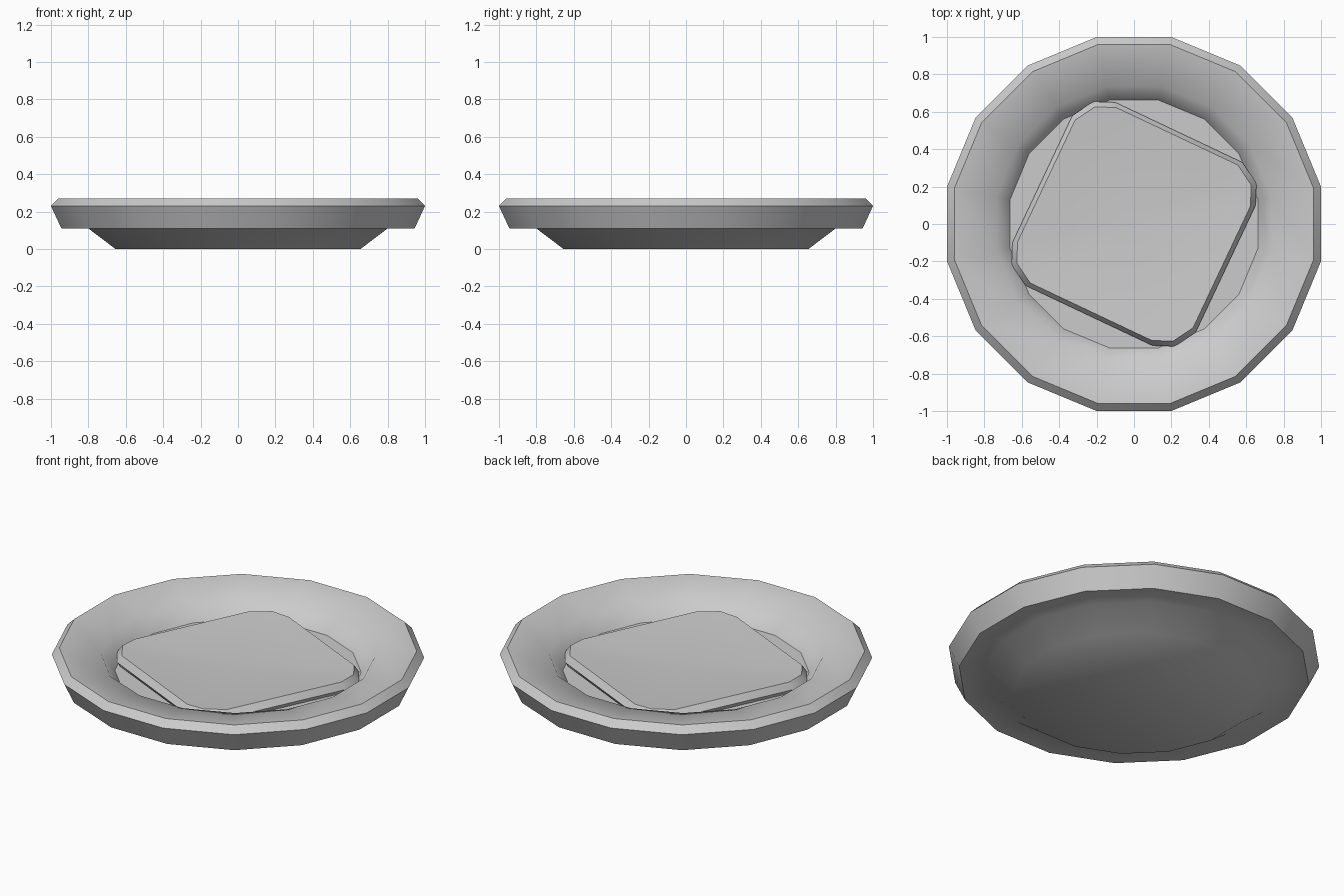
import bpy, bmesh
from math import cos, sin, radians, tau

if "Cube" in bpy.data.objects:
    bpy.data.objects.remove(bpy.data.objects["Cube"])


def make_material(name, colour):
    mat = bpy.data.materials.new(name)
    mat.use_nodes = True
    mat.diffuse_color = colour
    mat.node_tree.nodes["Principled BSDF"].inputs["Base Color"].default_value = colour
    return mat


def loft(name, rings, mat, sharp_angle):
    """Join rings of points with quads, close both ends, shade smooth."""
    bm = bmesh.new()
    loops = [[bm.verts.new(p) for p in ring] for ring in rings]
    for a, b in zip(loops, loops[1:]):
        n = len(a)
        for i in range(n):
            j = (i + 1) % n
            bm.faces.new((a[i], a[j], b[j], b[i]))
    bm.faces.new(loops[0][::-1])
    bm.faces.new(loops[-1])
    bmesh.ops.recalc_face_normals(bm, faces=bm.faces)
    mesh = bpy.data.meshes.new(name)
    bm.to_mesh(mesh)
    bm.free()
    mesh.materials.append(mat)
    obj = bpy.data.objects.new(name, mesh)
    bpy.context.collection.objects.link(obj)
    bpy.ops.object.select_all(action="DESELECT")
    obj.select_set(True)
    bpy.context.view_layer.objects.active = obj
    bpy.ops.object.shade_smooth_by_angle(angle=radians(sharp_angle))
    return obj


grey = make_material("plain grey", (0.6, 0.6, 0.6, 1.0))

# Plate: foot, underside, rim and sunken well turned with sixteen sides
SIDES = 16
plate_profile = [(0.668, 0), (0.816, 0.11), (0.963, 0.11), (1.0196, 0.23),
                 (0.979, 0.27), (0.75, 0.235), (0.675, 0.137)]
angles = [tau * (i + 0.5) / SIDES for i in range(SIDES)]
loft("plate", [[(r * cos(a), r * sin(a), z) for a in angles]
               for r, z in plate_profile], grey, 48)

# Slice: rounded square lying in the well, with corners turned up
corner = [(8.7, 0.658), (18.4, 0.69), (29.6, 0.667)]
outline = [(r, radians(a + 90 * k)) for k in range(4) for a, r in corner]


def slice_ring(scale, base, bend):
    return [(scale * r * cos(a), scale * r * sin(a), base + bend * (scale * r) ** 2)
            for r, a in outline]


loft("slice", [slice_ring(0.97, 0.138, 0), slice_ring(1, 0.142, 0.05)]
     + [slice_ring(s, 0.175, 0.07) for s in (0.957, 0.75, 0.5, 0.25, 0.05)], grey, 35)
